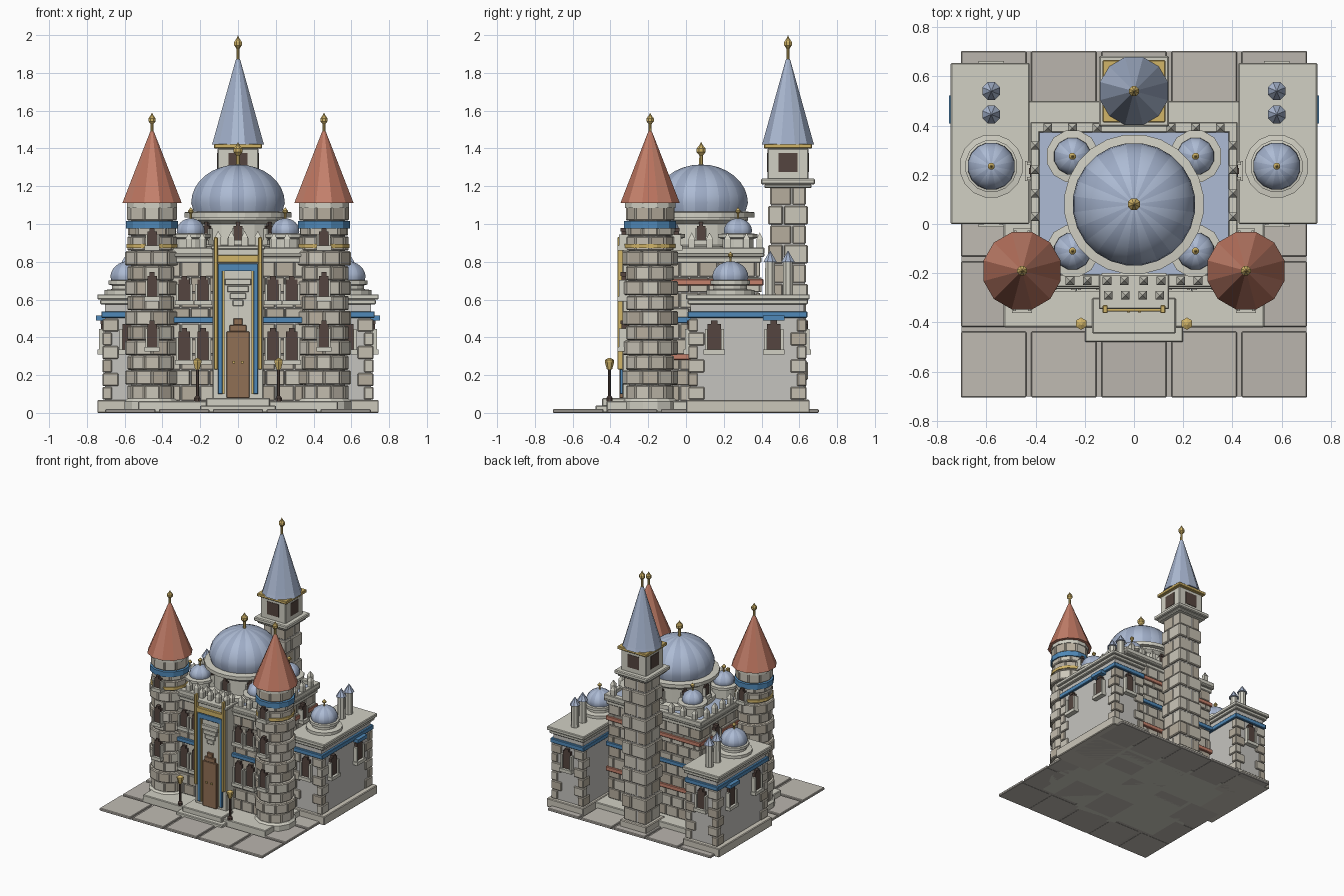
import bpy, bmesh, math, random
from mathutils import Matrix, Vector

if "Cube" in bpy.data.objects:
    bpy.data.objects.remove(bpy.data.objects["Cube"])
random.seed(4)

def mat(name, r, g, b):
    m = bpy.data.materials.new(name)
    m.diffuse_color = (r, g, b, 1)
    m.use_nodes = True
    m.node_tree.nodes["Principled BSDF"].inputs["Base Color"].default_value = m.diffuse_color
    return m

LIGHT = mat("light_stone", .64, .63, .55)
PLAIN = mat("plain_wall", .56, .55, .52)
ST = [mat("stone_a", .55, .51, .43), mat("stone_b", .47, .42, .34), mat("stone_c", .60, .57, .49)]
TILE = [mat("paving_a", .53, .50, .45), mat("paving_b", .49, .46, .42)]
SLATE = [mat("slate_a", .42, .50, .66), mat("slate_b", .34, .41, .56)]
RED = [mat("red_a", .56, .22, .15), mat("red_b", .48, .17, .11)]
GOLD = mat("gold", .64, .46, .14)
BLUE = mat("blue", .08, .25, .48)
DARK = mat("dark", .09, .06, .05)
WOOD = mat("wood", .28, .16, .09)

def finish(name, bm, mats):
    me = bpy.data.meshes.new(name)
    bm.to_mesh(me)
    bm.free()
    for m in mats:
        me.materials.append(m)
    ob = bpy.data.objects.new(name, me)
    bpy.context.collection.objects.link(ob)
    return ob

def boxes(name, items, mats, bevel=0.0, M=Matrix()):
    """items: (x0, x1, y0, y1, z0, z1[, material index]); M places the group"""
    if not isinstance(mats, list):
        mats = [mats]
    bm = bmesh.new()
    for it in items:
        a, b, T = Vector(it[0:6:2]), Vector(it[1:6:2]), M
        if len(it) > 7:
            T = M @ it[7]
        k = it[6] if len(it) > 6 and it[6] is not None else random.randrange(len(mats))
        n = len(bm.faces)
        bmesh.ops.create_cube(bm, size=1, matrix=T @ Matrix.Translation((a + b) / 2) @ Matrix.Diagonal((*(b - a), 1)))
        bm.faces.ensure_lookup_table()
        for f in bm.faces[n:]:
            f.material_index = k
    if bevel:
        bmesh.ops.bevel(bm, geom=bm.edges[:], offset=bevel, segments=1, affect='EDGES', clamp_overlap=True)
    return finish(name, bm, mats)

def lathe(name, prof, x, y, n, mats, smooth=False):
    """Revolve (r, z) points; materials alternate around the sides"""
    if not isinstance(mats, list):
        mats = [mats]
    bm = bmesh.new()
    rings = [[bm.verts.new((x + max(r, 1e-5) * math.cos(2 * math.pi * (i + .5) / n),
                            y + max(r, 1e-5) * math.sin(2 * math.pi * (i + .5) / n), z)) for i in range(n)] for r, z in prof]
    for p, q in zip(rings, rings[1:]):
        for i in range(n):
            f = bm.faces.new((p[i], p[(i + 1) % n], q[(i + 1) % n], q[i]))
            f.material_index = i * len(mats) * 12 // n % len(mats) if n >= 24 else i % len(mats)
            f.smooth = smooth
    bm.faces.new(rings[0][::-1])
    bm.faces.new(rings[-1])
    bmesh.ops.remove_doubles(bm, verts=bm.verts[:], dist=1e-4)
    return finish(name, bm, mats)

def finial(name, x, y, z, h, r):
    lathe(name, [(r * .45, z - .01), (r * .4, z + h * .45), (r, z + h * .58), (r, z + h * .72), (r * .4, z + h * .86), (0, z + h)], x, y, 8, GOLD)

def dome(name, x, y, z, r, h, n):
    prof = [(r * .94, z)] + [(r * math.cos(t), z + h * (.2 + .8 * math.sin(t))) for t in [i * math.pi / 16 for i in range(9)]]
    ob = lathe(name, prof, x, y, n, SLATE, True)
    bpy.context.view_layer.objects.active = ob
    ob.select_set(True)
    bpy.ops.object.shade_smooth_by_angle()
    ob.select_set(False)

def window(name, x, y, z, w, h, rot=0, lintel=None):
    """Stepped-arch window; outward is local -y"""
    a, t = w / 2, w * .22
    items = [(-a, a, -.012, .03, 0, h, 0), (-a * .5, a * .5, -.016, .02, h, h + .02, 0),
             (-a - t, -a, -.024, .03, 0, h * .8, 1), (a, a + t, -.024, .03, 0, h * .8, 1),
             (-a - t * 1.4, a + t * 1.4, -.032, .03, -.025, 0, 1)]
    if lintel:
        items.append((-a - t * 1.4, a + t * 1.4, -.04, .03, h + .018, h + .045, 2))
    boxes(name, items, [DARK, LIGHT, lintel or LIGHT], 0, Matrix.Translation((x, y, z)) @ Matrix.Rotation(rot, 4, 'Z'))

def merlons(name, pts, z):
    bm = bmesh.new()
    for x, y in pts:
        T = Matrix.Translation((x, y, z))
        bmesh.ops.create_cube(bm, size=1, matrix=T @ Matrix.Translation((0, 0, .025)) @ Matrix.Diagonal((.032, .032, .05, 1)))
        bmesh.ops.create_cone(bm, cap_ends=True, segments=4, radius1=.025, radius2=0, depth=.035,
                              matrix=T @ Matrix.Translation((0, 0, .0675)) @ Matrix.Rotation(math.pi / 4, 4, 'Z'))
    finish(name, bm, [LIGHT])

H = math.pi / 2
# Paving and plinth
boxes("paving_tiles", [(i * .285 - .133, i * .285 + .133, j * .285 - .133 - .002 * (j < -1), j * .285 + .133, 0, .02)
                       for i in range(-2, 3) for j in range(-2, 3)], TILE, .004)
boxes("paving_bed", [(-.7, .7, -.7, .7, .001, .007)], TILE[1])
boxes("plinth", [(-.53, .53, -.42, .4, 0, .062), (-.44, .44, .3, .5, 0, .062)], LIGHT, .005)
boxes("front_steps", [(-.2, .2, -.48, -.4, 0, .04), (-.17, .17, -.445, -.3, .03, .078)], LIGHT, .005)

# Keep: core, block courses, bands, cornice, roof
boxes("keep_core", [(-.385, .385, -.235, .385, .05, .84)], PLAIN)
blocks = []
for c in range(9):
    z0, z1, o = .065 + c * .082, .143 + c * .082, (c % 2) * .05
    d = .008 * (c % 2)
    for i in range(-4, 5):
        x0, x1 = max(i * .1 - o, -.395), min(i * .1 + .095 - o, .395)
        if x1 - x0 > .02:
            blocks += [(x0, x1, .37, .393 + d, z0, z1), (x0, x1, -.243 - d, -.22, z0, z1)]
    for i in range(7):
        y0, y1 = max(-.23 + i * .1 - o, -.24), min(-.135 + i * .1 - o, .39)
        if y1 - y0 > .02:
            blocks += [(s * .384 - .01 - d * (s < 0), s * .384 + .01 + d * (s > 0), y0, y1, z0, z1) for s in (-1, 1)]
boxes("keep_stone_courses", blocks, ST, .004)
for z, m in ((.28, RED[0]), (.475, BLUE), (.675, RED[0])):
    boxes("keep_band", [(-.408, .408, -.2, .41, z, z + .033)], m, .004)
boxes("front_blue_band", [(-.36, .36, -.27, -.2, .475, .508)], BLUE, .004)
boxes("keep_cornice", [(-.41, .41, -.255, .4, .795, .825), (-.42, .42, -.265, .415, .825, .845)], LIGHT, .005)
boxes("parapet", [(-.42, .42, -.255, -.205, .84, .875), (-.42, .42, .372, .415, .84, .875),
                  (-.42, -.385, -.25, .41, .84, .875), (.385, .42, -.25, .41, .84, .875)], LIGHT, .004)
boxes("keep_roof", [(-.39, .39, -.21, .38, .83, .85)], SLATE[0])
merlons("parapet_merlons", [(s * .402, y) for s in (-1, 1) for y in (-.07, .03, .125, .22, .32)] +
        [(s * x, .39) for s in (-1, 1) for x in (.15, .25, .35)] +
        [(s * x, -.23) for s in (-1, 1) for x in (.04, .11, .19, .26)], .87)

# Main dome on its drum
lathe("main_drum", [(.26, .84), (.26, .88), (.225, .89), (.225, 1.0), (.25, 1.02), (.25, 1.035), (.285, 1.035),
                    (.285, 1.062), (.24, 1.066)], 0, .08, 24, LIGHT)
dome("main_dome", 0, .08, 1.06, .25, .255, 24)
finial("main_dome_finial", 0, .08, 1.305, .13, .026)
for k in range(8):
    a = k * math.pi / 4
    window("drum_window", .225 * math.sin(a), .08 - .225 * math.cos(a), .915, .045, .075, a)

# Portal
boxes("portal_body", [(-.135, .135, -.335, -.2, .06, .88)], LIGHT, .005)
boxes("portal_cap", [(-.143, .143, -.345, -.205, .865, .885)], LIGHT, .004)
merlons("portal_merlons", [(x, -.29) for x in (-.105, -.035, .035, .105)], .88)
boxes("portal_gold_trim", [(s * .117 - .01, s * .117 + .01, -.362, -.33, .23, .93) for s in (-1, 1)] +
      [(-.11, .11, -.356, -.33, .795, .835)], GOLD, .003)
boxes("portal_blue_frame", [(s * .094 - .012, s * .094 + .012, -.35, -.33, .1, .79) for s in (-1, 1)] +
      [(-.1, .1, -.35, -.33, .75, .79)], BLUE, .002)
boxes("portal_inner_gold", [(s * .077 - .005, s * .077 + .005, -.345, -.33, .1, .75) for s in (-1, 1)], GOLD)
boxes("portal_stepped_vault", [(-w, w, -.343 - .004 * i, -.33, .565 + i * .037, .598 + i * .037)
                               for i, w in enumerate((.028, .042, .056, .07))], LIGHT, .003)
boxes("door", [(-.06, .06, -.352, -.33, .078, .43), (-.045, .045, -.352, -.33, .43, .465), (-.025, .025, -.352, -.33, .465, .5)], WOOD, .003)
boxes("door_handles", [(s * .022 - .006, s * .022 + .006, -.36, -.35, .262, .274) for s in (-1, 1)], GOLD)

# Back tower
boxes("back_tower_core", [(-.09, .09, .45, .63, 0, 1.21)], PLAIN)
tb = [(-.115, .115, .425, .655, 0, .07)]
for c in range(11):
    z0, z1 = .07 + c * .103, .168 + c * .103
    r, o = (.105, .025) if c % 2 else (.094, -.02)
    for X0, X1 in ((-r, o - .003), (o + .003, r)):
        for Y0, Y1 in ((-r, -o - .003), (-o + .003, r)):
            tb.append((X0, X1, .54 + Y0, .54 + Y1, z0, z1))
boxes("back_tower_blocks", tb, ST, .006)
boxes("back_tower_cornice", [(-.125, .125, .415, .665, 1.19, 1.21), (-.143, .143, .397, .683, 1.21, 1.24)], LIGHT, .006)
boxes("belfry", [(-.108, .108, .432, .648, 1.235, 1.4)], LIGHT, .005)
boxes("belfry_openings", [(-.05, .05, .429, .651, 1.275, 1.375), (-.111, .111, .49, .59, 1.275, 1.375)], DARK)
boxes("belfry_gold_rim", [(-.127, .127, .413, .667, 1.4, 1.424)], GOLD, .004)
lathe("back_tower_spire", [(.143, 1.42), (.135, 1.445), (.012, 1.87), (0, 1.882)], 0, .54, 12, SLATE)
finial("back_tower_finial", 0, .54, 1.87, .13, .022)

for s in (-1, 1):
    # Front corner towers
    tx, ty = s * .455, -.19
    lathe("tower_core", [(.115, .02), (.115, 1.1)], tx, ty, 12, PLAIN)
    lathe("tower_base", [(.15, 0), (.15, .06), (.135, .075)], tx, ty, 12, LIGHT)
    ring = []
    for c in range(13):
        z0 = .07 + c * .079
        r, n = (.142 if c % 2 else .127), 10
        if c > 10:
            r = .128
        w = r * math.tan(math.pi / n) - .002
        for k in range(n):
            T = Matrix.Translation((tx, ty, 0)) @ Matrix.Rotation(2 * math.pi * (k + .5 * (c % 2)) / n, 4, 'Z')
            ring.append((-w, w, -r, -.08, z0, z0 + .075, None, T))
    boxes("tower_blocks", ring, ST, .006)
    for nm, r, z0, z1, m in (("gold", .14, .872, .893, GOLD), ("blue", .142, .975, 1.015, BLUE), ("top", .138, 1.085, 1.115, LIGHT)):
        lathe("tower_" + nm + "_band", [(r, z0), (r, z1)], tx, ty, 12, m)
    lathe("tower_roof", [(.162, 1.112), (.155, 1.13), (.01, 1.49), (0, 1.5)], tx, ty, 12, RED)
    finial("tower_finial", tx, ty, 1.48, .11, .021)
    for z, h in ((.35, .12), (.615, .11), (.885, .075)):
        window("tower_window", tx, ty - .14, z, .05, h, 0)
    window("tower_back_window", tx, ty + .14, .885, .045, .075, math.pi)

    # Keep windows, lamps, corner domes
    for x in (.185, .285):
        window("front_window", s * x, -.245, .28, .06, .15)
        window("front_window", s * x, -.245, .595, .06, .11)
    window("side_window", s * .41, .215, .665, .05, .1, s * H)
    lathe("lamp_post", [(.018, .06), (.018, .08), (.009, .09), (.009, .24)], s * .215, -.405, 8, DARK)
    lathe("lantern", [(.014, .23), (.025, .27), (.025, .28), (.006, .29)], s * .215, -.405, 6, GOLD)
    for y in (-.11, .275):
        lathe("corner_drum", [(.085, .84), (.085, .92), (.108, .928), (.108, .947), (.07, .95)], s * .25, y, 12, LIGHT)
        dome("corner_dome", s * .25, y, .945, .077, .085, 12)
        finial("corner_finial", s * .25, y, 1.025, .065, .015)

    # Side wings
    def wing(name, items, m, b=.005):
        boxes(name, [(min(s * i[0], s * i[1]), max(s * i[0], s * i[1]), *i[2:]) for i in items], m, b)
    wing("wing_base", [(.43, .745, 0, .655, 0, .068)], ST[2])
    wing("wing_body", [(.45, .705, .025, .625, .05, .59)], PLAIN, 0)
    q = []
    for c in range(6):
        z0, z1 = .07 + c * .072, .138 + c * .072
        a, b = (.085, .05) if c % 2 else (.05, .085)
        for y0, y1 in ((.012, .012 + b), (.638 - b, .638)):
            q += [(.718 - a, .718, y0, y1, z0, z1), (.44, .44 + a, y0, y1, z0, z1)]
    wing("wing_quoins", q, ST)
    wing("wing_blue_band", [(.435, .723, .008, .642, .503, .538)], BLUE, .004)
    wing("wing_cornice", [(.432, .73, .008, .645, .575, .6), (.424, .745, 0, .655, .6, .628)], LIGHT)
    for y, l in ((.15, None), (.465, BLUE)):
        window("wing_window", s * .712, y, .335, .07, .135, s * H, l)
    window("wing_front_window", s * .58, .02, .335, .065, .135)
    window("wing_back_window", s * .58, .63, .335, .065, .135, math.pi)
    lathe("wing_drum", [(.13, .62), (.13, .65), (.09, .655), (.09, .675), (.107, .68), (.107, .7), (.08, .705)], s * .58, .235, 16, LIGHT)
    dome("wing_dome", s * .58, .235, .698, .097, .105, 16)
    finial("wing_finial", s * .58, .235, .795, .06, .015)
    for y in (.445, .54):
        lathe("pinnacle_shaft", [(.03, .62), (.027, .8)], s * .58, y, 8, LIGHT)
        lathe("pinnacle_cap", [(.039, .798), (.0, .86)], s * .58, y, 8, SLATE)
